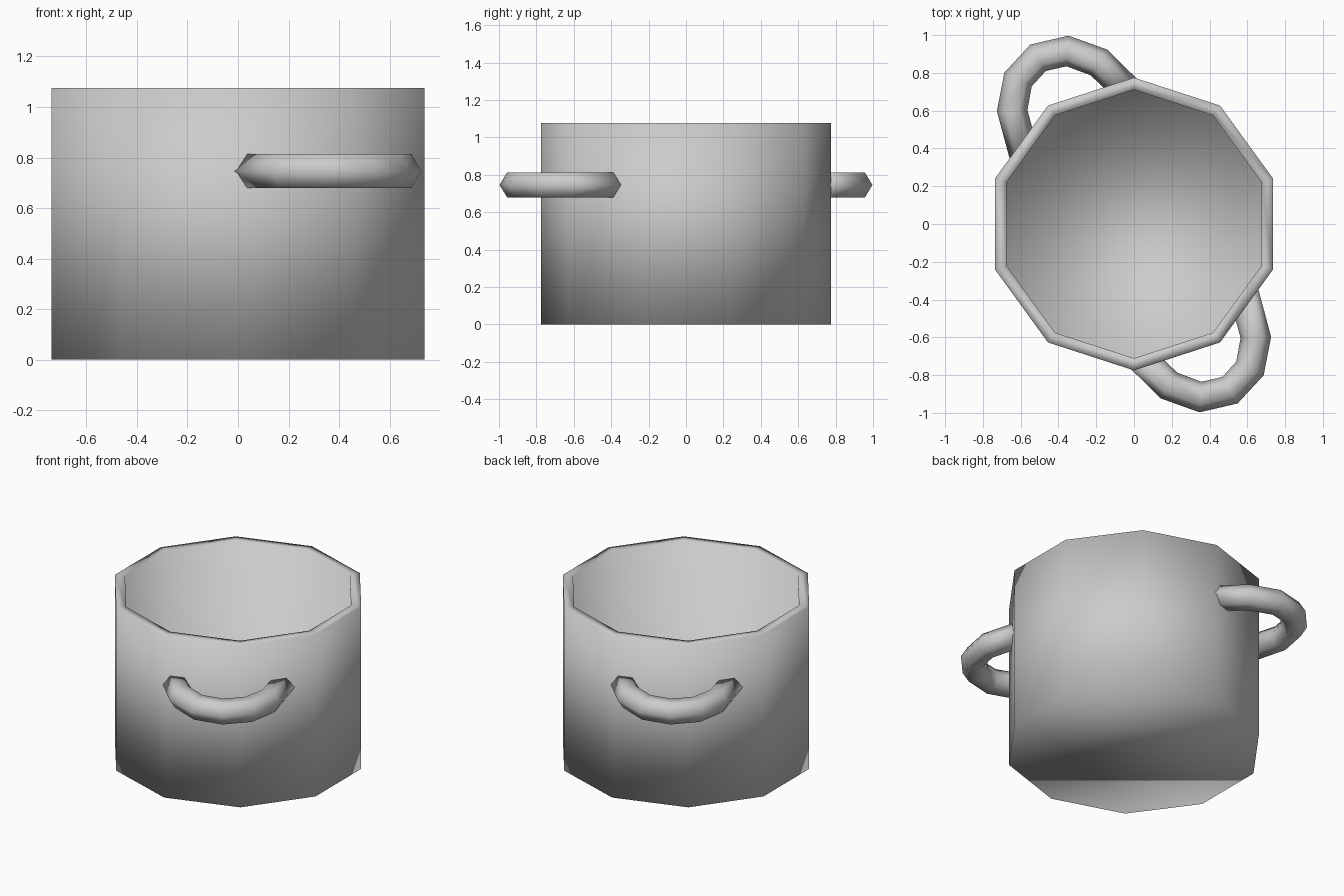
import bpy, bmesh, math
from mathutils import Vector

if "Cube" in bpy.data.objects:
    bpy.data.objects.remove(bpy.data.objects["Cube"])

SIDES = 10


def finish(bm, name):
    bmesh.ops.recalc_face_normals(bm, faces=bm.faces[:])
    me = bpy.data.meshes.new(name)
    bm.to_mesh(me)
    bm.free()
    for p in me.polygons:
        p.use_smooth = True
    ob = bpy.data.objects.new(name, me)
    bpy.context.collection.objects.link(ob)
    return ob


def skin(bm, rings):
    # Bridge successive rings with quads and cap both ends
    for a, b in zip(rings, rings[1:]):
        n = len(a)
        for i in range(n):
            bm.faces.new((a[i], a[(i + 1) % n], b[(i + 1) % n], b[i]))
    bm.faces.new(rings[0])
    bm.faces.new(rings[-1])


# Pot: ten-sided hollow body with a thick wall and floor
bm = bmesh.new()
profile = [(0.775, 0), (0.775, 1.076), (0.711, 1.076), (0.711, 0.06)]
rings = []
for r, z in profile:
    angles = [math.radians(90) + math.tau * i / SIDES for i in range(SIDES)]
    rings.append([bm.verts.new((r * math.cos(a), r * math.sin(a), z)) for a in angles])
skin(bm, rings)
finish(bm, "pot_body")

# Handle: hexagonal tube swept along an arc, ends cut to lie inside the wall
PATH = [(-0.645, 0.6), (-0.614, 0.765), (-0.508, 0.88), (-0.352, 0.916), (-0.185, 0.855)]
END_DIRS = [Vector((0.26, -0.966, 0)), Vector((0.71, -0.70, 0))]
WALL_ANGLES = [144, 108]
HALF_W, HALF_H, HANDLE_Z = 0.081, 0.067, 0.746
HEX = [(1, 0), (0.5, 1), (-0.5, 1), (-1, 0), (-0.5, -1), (0.5, -1)]


def into_wall(ring, direction, angle):
    n = Vector((math.cos(math.radians(angle)), math.sin(math.radians(angle)), 0))
    return [p + direction * ((0.705 - n.dot(p)) / n.dot(direction)) for p in ring]


def handle(name, turn):
    pts = [Vector((x, y, HANDLE_Z)) for x, y in PATH]
    full = [pts[0] + END_DIRS[0] * 0.16] + pts + [pts[-1] + END_DIRS[1] * 0.16]
    rings = []
    for i in range(1, len(full) - 1):
        t = (full[i + 1] - full[i]).normalized() + (full[i] - full[i - 1]).normalized()
        side = Vector((-t.y, t.x, 0)).normalized()
        rings.append([full[i] + side * u * HALF_W + Vector((0, 0, v * HALF_H)) for u, v in HEX])
    rings.insert(0, into_wall(rings[0], END_DIRS[0], WALL_ANGLES[0]))
    rings.append(into_wall(rings[-1], END_DIRS[1], WALL_ANGLES[1]))
    bm = bmesh.new()
    skin(bm, [[bm.verts.new((p.x * turn, p.y * turn, p.z)) for p in r] for r in rings])
    finish(bm, name)


# Two handles, half a turn apart
handle("back_handle", 1)
handle("front_handle", -1)
